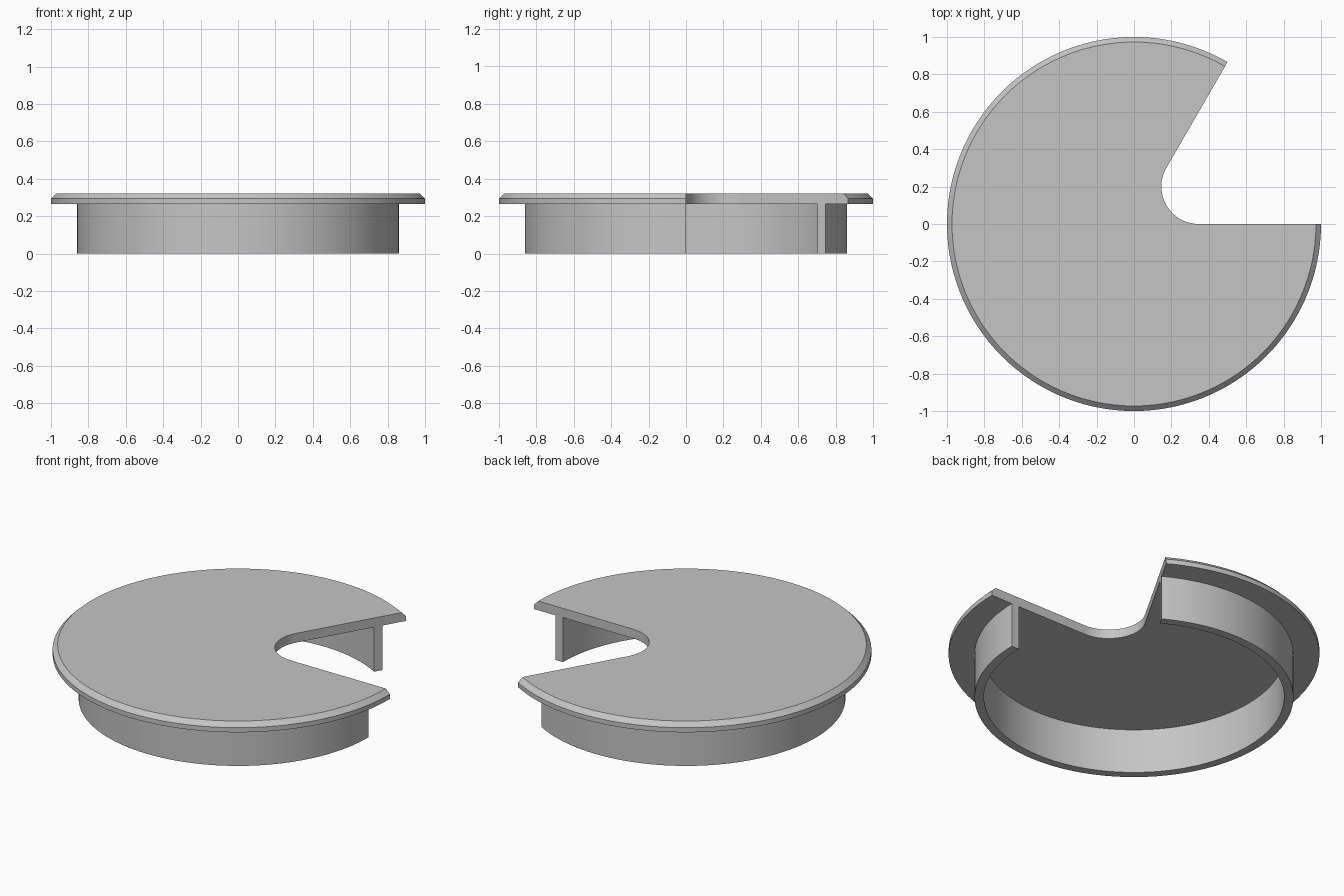
import bpy, bmesh
from math import sin, cos, radians

cube = bpy.data.objects.get("Cube")
if cube:
    bpy.data.objects.remove(cube, do_unlink=True)

grey = bpy.data.materials.new("plain_grey")
grey.use_nodes = True
colour = (0.56, 0.56, 0.56, 1)
grey.diffuse_color = colour
grey.node_tree.nodes["Principled BSDF"].inputs["Base Color"].default_value = colour

START, END = 60, 360      # the solid sector, in degrees
HEIGHT, LID_Z = 0.32, 0.265


def arc(radius, start, end, steps, cx=0, cy=0):
    angles = [radians(start + (end - start) * i / steps) for i in range(steps + 1)]
    return [(cx + radius * cos(a), cy + radius * sin(a)) for a in angles]


def stack(name, layers):
    """Skin a solid through (outline, z) layers of equal point count."""
    bm = bmesh.new()
    loops = [[bm.verts.new((x, y, z)) for x, y in pts] for pts, z in layers]
    bm.faces.new(loops[0])
    bm.faces.new(loops[-1])
    for low, high in zip(loops, loops[1:]):
        for i in range(len(low)):
            bm.faces.new((low[i - 1], low[i], high[i], high[i - 1]))
    bmesh.ops.recalc_face_normals(bm, faces=bm.faces)
    mesh = bpy.data.meshes.new(name)
    bm.to_mesh(mesh)
    bm.free()
    mesh.materials.append(grey)
    obj = bpy.data.objects.new(name, mesh)
    bpy.context.collection.objects.link(obj)
    bpy.ops.object.select_all(action='DESELECT')
    obj.select_set(True)
    bpy.context.view_layer.objects.active = obj
    bpy.ops.object.shade_smooth_by_angle(angle=radians(30))


# Lid: chamfered disc with a wedge notch ending in a rounded cable opening
notch = arc(0.2, 270, 150, 20, 0.2 * 3 ** 0.5, 0.2)


def lid_outline(radius):
    return arc(radius, START, END, 100) + notch


stack("lid", [(lid_outline(1), LID_Z), (lid_outline(1), 0.293),
              (lid_outline(0.973), HEIGHT)])

# Collar: open ring under the lid
collar = arc(0.86, START, END, 100) + arc(0.81, END, START, 100)
stack("collar", [(collar, 0), (collar, LID_Z)])
